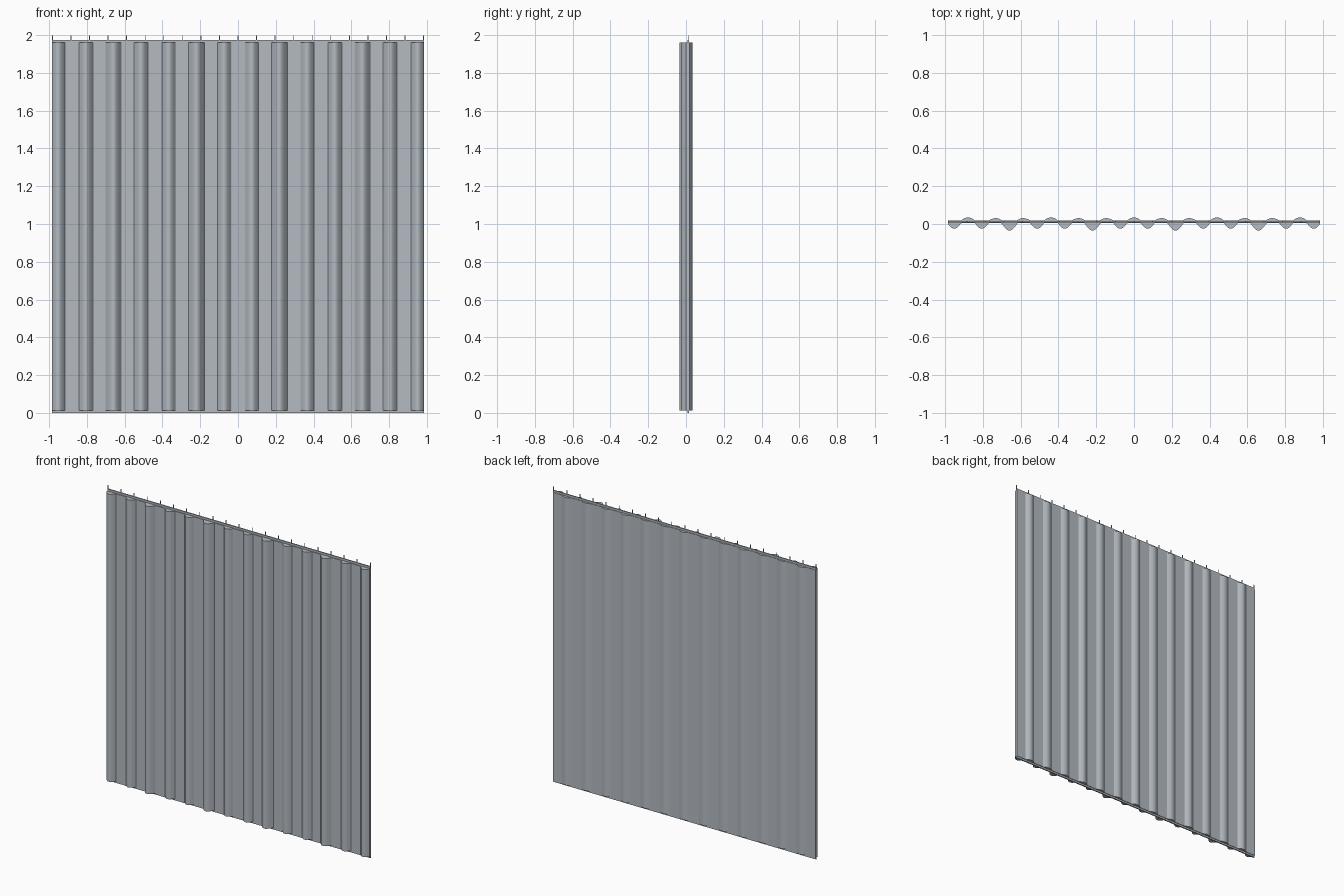
import bpy, bmesh, math

if "Cube" in bpy.data.objects:
    bpy.data.objects.remove(bpy.data.objects["Cube"])

HALF = 0.985
PLATE_Y = 0.012
PITCH = 0.1465

# blue-grey cloth colour
mat = bpy.data.materials.new("grey_cloth")
mat.diffuse_color = (0.46, 0.50, 0.54, 1)
mat.use_nodes = True
mat.node_tree.nodes["Principled BSDF"].inputs["Base Color"].default_value = mat.diffuse_color


def prism(name, outline, z0, z1, smooth=False):
    """Extrude a closed xy outline between two heights."""
    bm = bmesh.new()
    face = bm.faces.new([bm.verts.new((x, y, z0)) for x, y in outline])
    ext = bmesh.ops.extrude_face_region(bm, geom=[face])
    verts = [v for v in ext["geom"] if isinstance(v, bmesh.types.BMVert)]
    bmesh.ops.translate(bm, verts=verts, vec=(0, 0, z1 - z0))
    bmesh.ops.recalc_face_normals(bm, faces=bm.faces)
    me = bpy.data.meshes.new(name)
    bm.to_mesh(me)
    bm.free()
    me.materials.append(mat)
    ob = bpy.data.objects.new(name, me)
    bpy.context.collection.objects.link(ob)
    if smooth:
        bpy.ops.object.select_all(action='DESELECT')
        ob.select_set(True)
        bpy.context.view_layer.objects.active = ob
        bpy.ops.object.shade_smooth_by_angle(angle=math.radians(15))
    return ob


def bump(x, centre, half_width):
    """Rounded fold with a crease on each side."""
    t = (x - centre) / half_width
    return math.cos(math.pi / 2 * t) if abs(t) < 1 else 0.0


# every third front fold is deeper
front_folds = [((i - 6.5) * PITCH, 0.039 if i % 3 == 2 else 0.029)
               for i in range(14)]
back_folds = [((i - 6) * PITCH, 0.016 if i % 3 == 0 else 0.012)
              for i in range(13)]


def front_y(x):
    return 0.004 - sum(d * bump(x, c, 0.042 if d > 0.03 else 0.036)
                       for c, d in front_folds)


def back_y(x):
    return 0.019 + sum(d * bump(x, c, 0.036) for c, d in back_folds)


# pleated cloth
n = 720
xs = [-HALF + 2 * HALF * i / n for i in range(n + 1)]
outline = [(x, front_y(x)) for x in xs] + [(x, back_y(x)) for x in reversed(xs)]
prism("pleated_cloth", outline, 0.012, 1.96, smooth=True)


def box(name, x, y, hx, hy, z0, z1):
    return prism(name, [(x - hx, y - hy), (x + hx, y - hy),
                        (x + hx, y + hy), (x - hx, y + hy)], z0, z1)


# flat lining, showing as hem and heading tape
box("lining_and_heading", 0, PLATE_Y, HALF, 0.004, 0.0, 1.974)

# hanging hooks along the heading
for i in range(21):
    x = (HALF - 0.002) * (i - 10) / 10
    box("hook", x, PLATE_Y, 0.002, 0.002, 1.95, 1.998)
